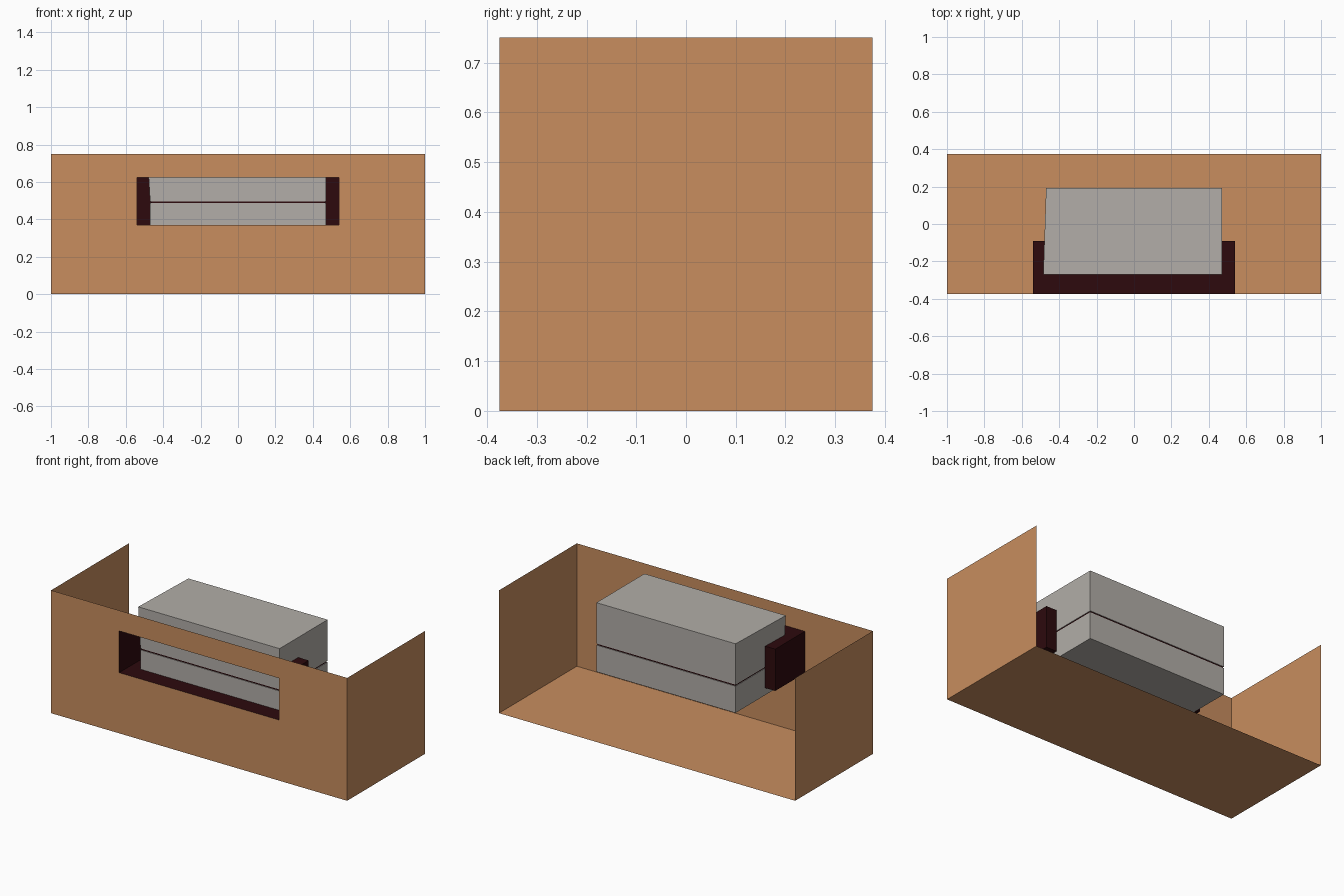
import bpy, bmesh

if "Cube" in bpy.data.objects:
    bpy.data.objects.remove(bpy.data.objects["Cube"])


def material(name, rgb):
    m = bpy.data.materials.new(name)
    m.diffuse_color = (*rgb, 1)
    m.use_nodes = True
    m.node_tree.nodes["Principled BSDF"].inputs["Base Color"].default_value = m.diffuse_color
    return m


BROWN = material("warm_brown", (0.578, 0.268, 0.114))
GREY = material("light_grey", (0.445, 0.423, 0.392))
DARK = material("dark_maroon", (0.026, 0.003, 0.004))


def mesh_object(name, verts, faces, mat):
    me = bpy.data.meshes.new(name)
    me.from_pydata(verts, [], faces)
    me.materials.append(mat)
    ob = bpy.data.objects.new(name, me)
    bpy.context.collection.objects.link(ob)
    return ob


def box(name, lo, hi, mat, skip=()):
    """Box from two corners; skip lists the faces left open."""
    (a, b, c), (d, e, f) = lo, hi
    verts = [(a, b, c), (d, b, c), (d, e, c), (a, e, c),
             (a, b, f), (d, b, f), (d, e, f), (a, e, f)]
    sides = {"bottom": (3, 2, 1, 0), "top": (4, 5, 6, 7),
             "front": (0, 1, 5, 4), "back": (2, 3, 7, 6),
             "left": (3, 0, 4, 7), "right": (1, 2, 6, 5)}
    return mesh_object(name, verts, [v for k, v in sides.items() if k not in skip], mat)


W, D, H = 1.0, 0.375, 0.75             # half width, half depth, height
SX, SZ0, SZ1 = 0.54, 0.37, 0.625       # slot half width, bottom, top

# Open casing: floor and two side walls
box("floor_and_sides", (-W, -D, 0), (W, D, H), BROWN, ("top", "front", "back"))

# Front wall with a rectangular slot
outer = [(-W, -D, 0), (W, -D, 0), (W, -D, H), (-W, -D, H)]
inner = [(-SX, -D, SZ0), (SX, -D, SZ0), (SX, -D, SZ1), (-SX, -D, SZ1)]
mesh_object("front_wall", outer + inner,
            [(i, (i + 1) % 4, (i + 1) % 4 + 4, i + 4) for i in range(4)], BROWN)

# Dark recess behind the slot, open at the front
box("slot_recess", (-SX, -D, SZ0), (SX, -0.09, SZ1), DARK, ("front",))

# Grey unit in two halves with a narrow dark seam
X, Y0, Y1 = 0.47, -0.27, 0.193
box("lower_unit", (-X, Y0, 0.325), (X, Y1, 0.488), GREY)
upper = box("upper_unit", (-X, Y0, 0.497), (X, Y1, 0.747), GREY)
box("seam", (-X + 0.004, Y0 + 0.004, 0.486), (X - 0.004, Y1 - 0.004, 0.499), DARK)

# One upper corner flares slightly outward
upper.data.vertices[4].co.x = -0.485
bm = bmesh.new()
bm.from_mesh(upper.data)
bmesh.ops.triangulate(bm, faces=bm.faces[:])
bm.to_mesh(upper.data)
bm.free()
